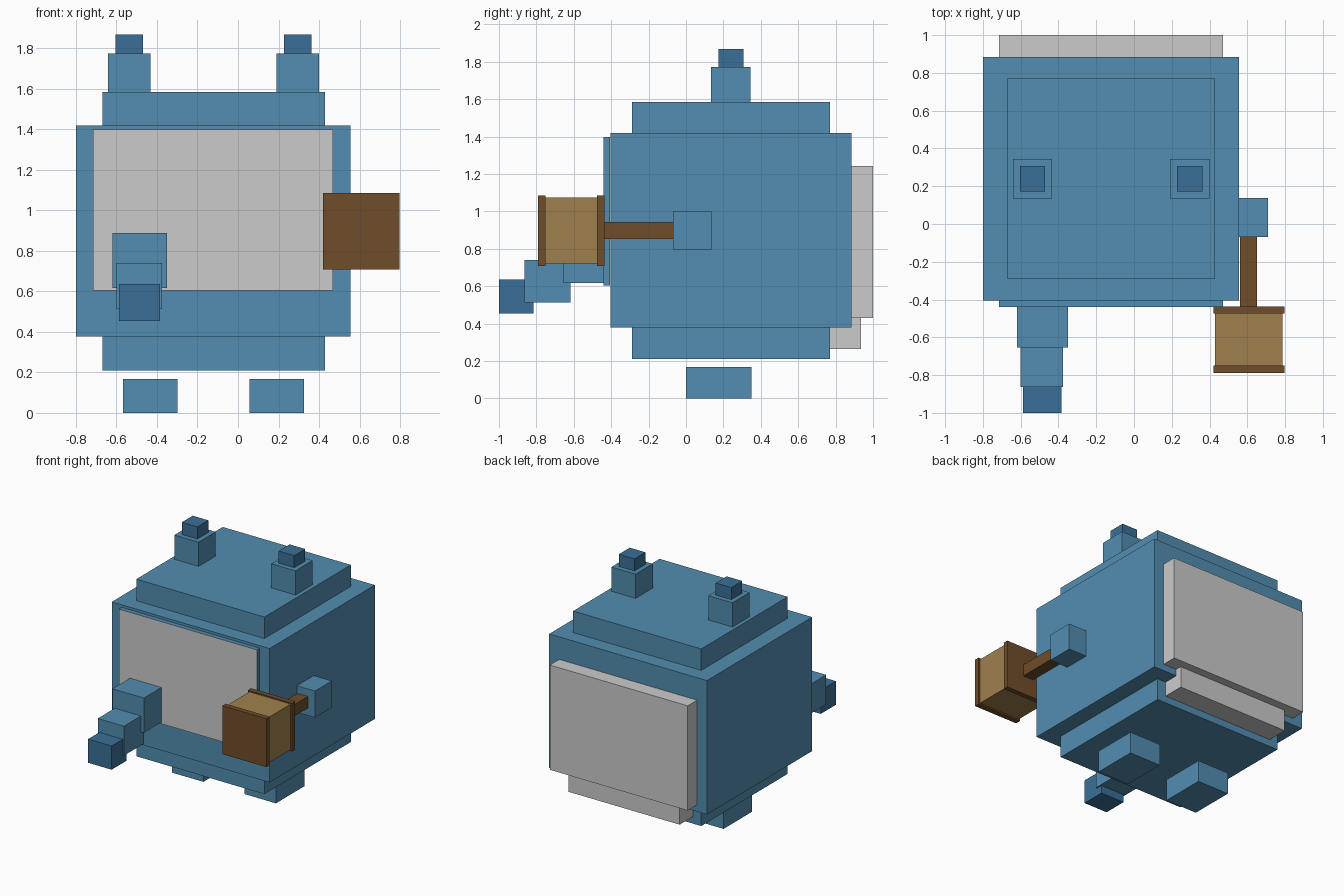
import bpy, bmesh
from mathutils import Vector

if "Cube" in bpy.data.objects:
    bpy.data.objects.remove(bpy.data.objects["Cube"])


def material(name, rgb):
    m = bpy.data.materials.new(name)
    m.diffuse_color = (*rgb, 1)
    m.use_nodes = True
    m.node_tree.nodes["Principled BSDF"].inputs["Base Color"].default_value = m.diffuse_color
    return m


BLUE = material("blue", (0.085, 0.27, 0.44))
DARK = material("dark_blue", (0.044, 0.159, 0.31))
BROWN = material("dark_wood", (0.159, 0.074, 0.024))
TAN = material("light_wood", (0.352, 0.216, 0.076))
GREY = material("grey", (0.8, 0.8, 0.8))


def box(name, x, y, z, mat=None):
    """Axis-aligned block from (min, max) ranges."""
    lo, hi = Vector((x[0], y[0], z[0])), Vector((x[1], y[1], z[1]))
    bm = bmesh.new()
    bmesh.ops.create_cube(bm, size=1)
    for v in bm.verts:
        v.co = (lo + hi) / 2 + v.co * (hi - lo)
    bm.normal_update()
    mesh = bpy.data.meshes.new(name)
    bm.to_mesh(mesh)
    bm.free()
    if mat:
        mesh.materials.append(mat)
    ob = bpy.data.objects.new(name, mesh)
    bpy.context.collection.objects.link(ob)
    return ob


# Body with a stepped slab above and below
box("body", (-0.80, 0.555), (-0.405, 0.885), (0.378, 1.418), BLUE)
for name, z in (("head_slab", (1.418, 1.585)), ("belly_slab", (0.21, 0.378))):
    box(name, (-0.67, 0.43), (-0.29, 0.77), z, BLUE)

# Face panel: blue rim, grey front
face = box("face_panel", (-0.715, 0.47), (-0.44, -0.405), (0.605, 1.398), BLUE)
face.data.materials.append(GREY)
for p in face.data.polygons:
    if p.normal.y < -0.9:
        p.material_index = 1

# Plates on the back
box("back_plate", (-0.715, 0.47), (0.885, 1.0), (0.43, 1.243))
box("lower_back_plate", (-0.60, 0.355), (0.77, 0.935), (0.265, 0.43))

# Ears and feet, in pairs about the body centre
for side, s in (("left", -1), ("right", 1)):
    ex, fx = -0.121 + s * 0.416, -0.121 + s * 0.312
    box(side + "_ear", (ex - 0.104, ex + 0.104), (0.135, 0.345), (1.585, 1.773), BLUE)
    box(side + "_ear_tip", (ex - 0.067, ex + 0.067), (0.173, 0.307), (1.773, 1.867), DARK)
    box(side + "_foot", (fx - 0.135, fx + 0.135), (0.0, 0.35), (0.0, 0.168), BLUE)

# Forward limb made of three shrinking blocks
box("limb_base", (-0.62, -0.35), (-0.655, -0.44), (0.617, 0.887), BLUE)
box("limb_middle", (-0.60, -0.375), (-0.863, -0.617), (0.513, 0.741), BLUE)
box("limb_tip", (-0.587, -0.385), (-1.0, -0.815), (0.453, 0.637), DARK)

# Hand holding a mallet
box("hand", (0.555, 0.71), (-0.07, 0.137), (0.795, 1.001), BLUE)
box("mallet_handle", (0.56, 0.65), (-0.44, -0.07), (0.853, 0.943), BROWN)
box("mallet_head", (0.43, 0.785), (-0.75, -0.475), (0.72, 1.075), TAN)
for name, y in (("mallet_front_band", (-0.79, -0.75)), ("mallet_rear_band", (-0.475, -0.437))):
    box(name, (0.42, 0.797), y, (0.709, 1.085), BROWN)
